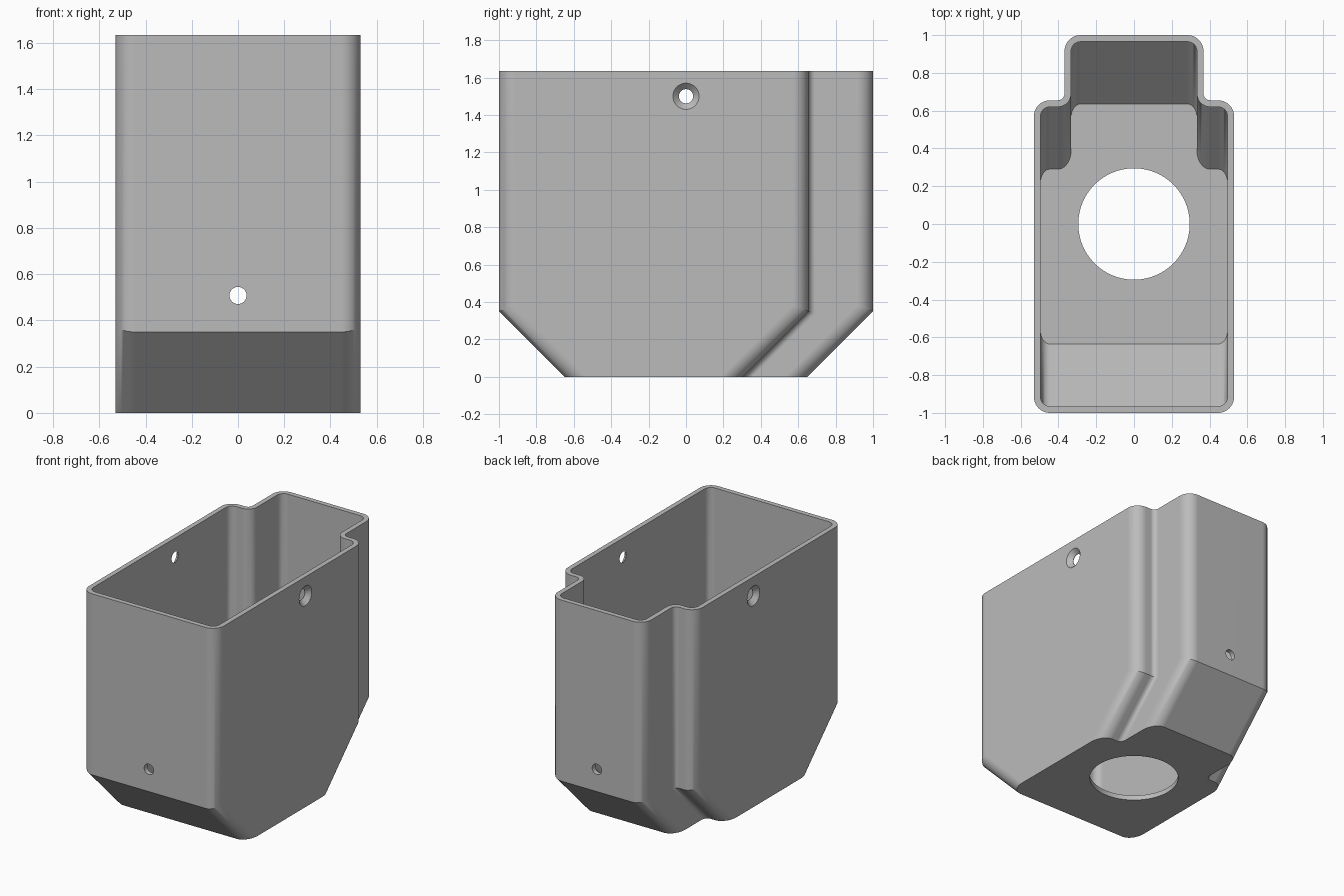
import bpy, bmesh
from math import sin, cos, pi, sqrt, tan

default = bpy.data.objects.get("Cube")
if default:
    bpy.data.objects.remove(default, do_unlink=True)

HEIGHT, KNEE, WALL = 1.635, 0.35, 0.035
HALF_W, NECK_W, STEP_Y = 0.53, 0.368, 0.655
CONVEX_R, CONCAVE_R, SEG = 0.085, 0.035, 10
MITRE = tan(pi / 8)

grey = bpy.data.materials.new("plain grey")
grey.use_nodes = True
colour = (0.5, 0.5, 0.5, 1)
grey.diffuse_color = colour
grey.node_tree.nodes["Principled BSDF"].inputs["Base Color"].default_value = colour


def outline(inset):
    """Rounded outline as (x, y, reference wall y, wall side)."""
    w, n = HALF_W - inset, NECK_W - inset
    front, step, back = inset - 1, STEP_Y - inset, 1 - inset
    r, c = CONVEX_R - inset, CONCAVE_R + inset
    corners = [(w - r, front + r, r, -pi / 2, 0, front, -1),
               (w - r, step - r, r, 0, pi / 2, step, 1),
               (n + c, step + c, c, pi * 1.5, pi, step, 1),
               (n - r, back - r, r, 0, pi / 2, back, 1)]
    half = []
    for cx, cy, rad, a0, a1, ref, side in corners:
        for i in range(SEG + 1):
            a = a0 + (a1 - a0) * i / SEG
            half.append((cx + rad * cos(a), cy + rad * sin(a), ref, side))
    return half + [(-x, y, ref, s) for x, y, ref, s in reversed(half)]


def shell_rings(bm, inset, floor_z):
    """Bottom, knee and rim loops, with mitred slanted lower walls."""
    bottom, knee, rim = [], [], []
    zk = KNEE + inset * MITRE
    for x, y, ref, s in outline(inset):
        d = (ref - y) * s
        low_y = ref - s * (zk - floor_z) - s * d * sqrt(2)
        bottom.append(bm.verts.new((x, low_y, floor_z)))
        knee.append(bm.verts.new((x, y, zk + d * MITRE)))
        rim.append(bm.verts.new((x, y, HEIGHT)))
    return bottom, knee, rim


# Thin-walled hopper body
bm = bmesh.new()
outer = shell_rings(bm, 0, 0)
inner = shell_rings(bm, WALL, WALL)
loops = [*outer, *reversed(inner)]
for a, b in zip(loops, loops[1:]):
    for i in range(len(a)):
        j = (i + 1) % len(a)
        bm.faces.new((a[i], a[j], b[j], b[i]))
bm.faces.new(list(reversed(outer[0])))
bm.faces.new(inner[0])
bmesh.ops.recalc_face_normals(bm, faces=bm.faces)
mesh = bpy.data.meshes.new("hopper_body")
bm.to_mesh(mesh)
bm.free()
body = bpy.data.objects.new("hopper_body", mesh)
bpy.context.collection.objects.link(body)
mesh.materials.append(grey)


def select_body():
    bpy.ops.object.select_all(action='DESELECT')
    body.select_set(True)
    bpy.context.view_layer.objects.active = body


def cut(r1, r2, depth, location, rotation=(0, 0, 0)):
    """Cut a round or tapered hole through the body."""
    bpy.ops.mesh.primitive_cone_add(vertices=64, radius1=r1, radius2=r2, depth=depth,
                                    location=location, rotation=rotation)
    cutter = bpy.context.object
    cutter.name = "hole_cutter"
    cutter.hide_render = True
    cutter.data.materials.append(grey)
    select_body()
    mod = body.modifiers.new("hole", 'BOOLEAN')
    mod.operation = 'DIFFERENCE'
    mod.solver = 'EXACT'
    mod.object = cutter
    bpy.ops.object.modifier_apply(modifier=mod.name)
    bpy.data.objects.remove(cutter, do_unlink=True)


# Outlet in the floor, small holes front and back, bolt holes in the sides
cut(0.295, 0.295, 0.2, (0, 0, 0.02))
cut(0.037, 0.037, 3, (0, 0, 0.508), (pi / 2, 0, 0))
cut(0.038, 0.038, 2, (0, 0, 1.5), (0, pi / 2, 0))

# Countersinks on both sides
for side in (-1, 1):
    cut(0.08, 0.038, 0.042, (side * 0.519, 0, 1.5), (0, -side * pi / 2, 0))

# Smooth fillets, flat walls
select_body()
bpy.ops.object.shade_smooth_by_angle(angle=pi / 6)
weighted = body.modifiers.new("flat walls", 'WEIGHTED_NORMAL')
weighted.keep_sharp = True
